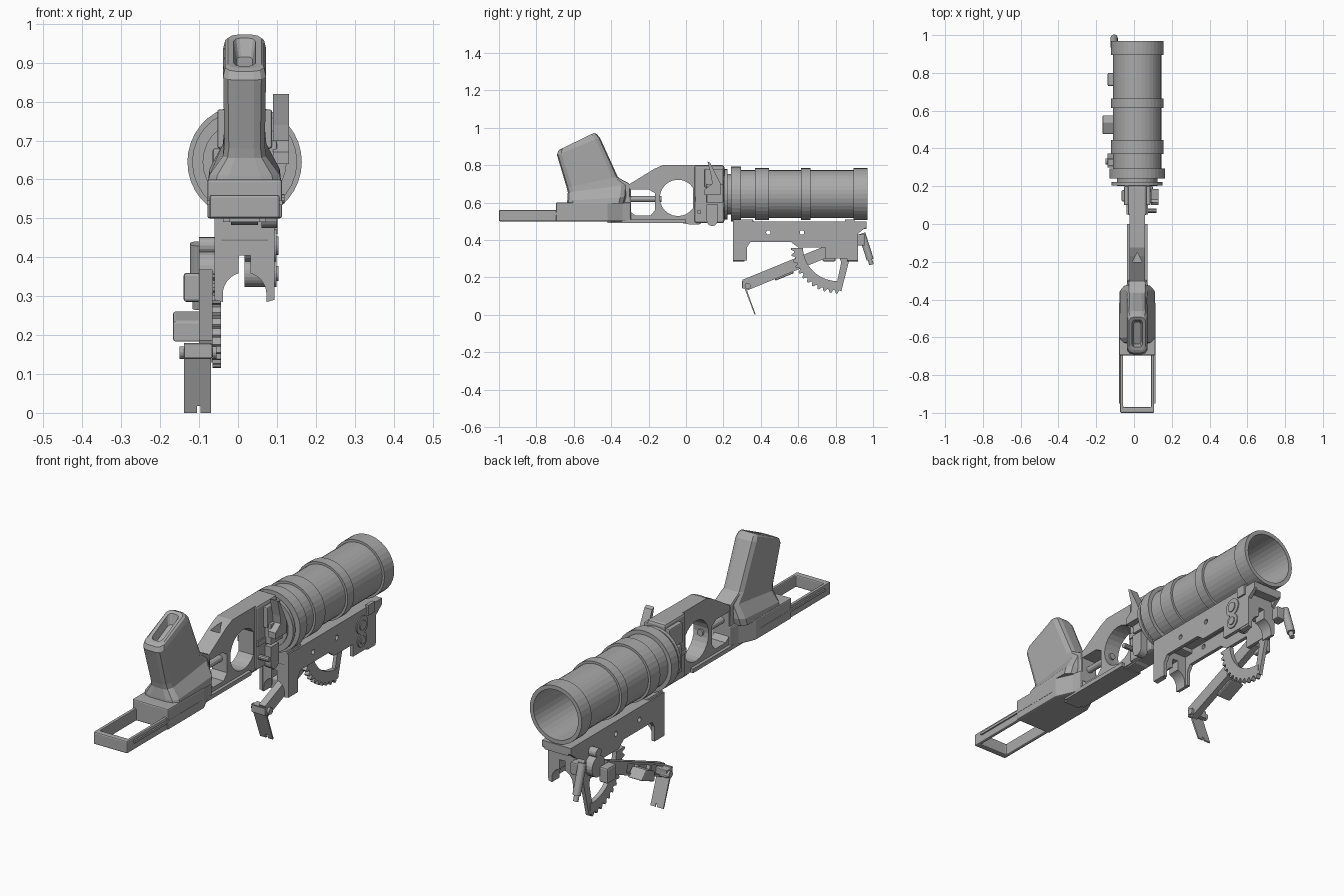
import bpy, bmesh, math
from mathutils import Vector

if "Cube" in bpy.data.objects:
    bpy.data.objects.remove(bpy.data.objects["Cube"])

CX = 0.017  # centre line of the body
STEEL = bpy.data.materials.new("grey_steel")
STEEL.use_nodes = True
STEEL.diffuse_color = (0.4, 0.4, 0.4, 1)
STEEL.node_tree.nodes["Principled BSDF"].inputs["Base Color"].default_value = (0.4, 0.4, 0.4, 1)


def finish(name, bm, bevel=0):
    bmesh.ops.recalc_face_normals(bm, faces=bm.faces)
    mesh = bpy.data.meshes.new(name)
    bm.to_mesh(mesh)
    bm.free()
    mesh.materials.append(STEEL)
    ob = bpy.data.objects.new(name, mesh)
    bpy.context.collection.objects.link(ob)
    if bevel:
        mod = ob.modifiers.new("bevel", "BEVEL")
        mod.width, mod.segments, mod.limit_method = bevel, 2, 'ANGLE'
    return ob


def prism(name, pts, lo, hi, axis='x', bevel=0):
    """Extrude a flat outline along one axis."""
    place = {'x': lambda a, b, t: (t, a, b),
             'y': lambda a, b, t: (a, t, b),
             'z': lambda a, b, t: (a, b, t)}[axis]
    bm = bmesh.new()
    ends = [[bm.verts.new(place(a, b, t)) for a, b in pts] for t in (lo, hi)]
    skin(bm, ends)
    return finish(name, bm, bevel)


def skin(bm, rings):
    """Bridge rings of vertices and close both ends."""
    n = len(rings[0])
    for p, q in zip(rings, rings[1:]):
        for i in range(n):
            j = (i + 1) % n
            bm.faces.new((p[i], p[j], q[j], q[i]))
    bm.faces.new(rings[0])
    bm.faces.new(rings[-1])


def box(name, x, y, z, bevel=0):
    return prism(name, [(y[0], z[0]), (y[1], z[0]), (y[1], z[1]), (y[0], z[1])], *x, bevel=bevel)


def rod(name, p, q, r, n=16):
    p, q = Vector(p), Vector(q)
    d = q - p
    bm = bmesh.new()
    bmesh.ops.create_cone(bm, cap_ends=True, segments=n, radius1=r, radius2=r, depth=d.length)
    bm.transform(d.to_track_quat('Z', 'Y').to_matrix().to_4x4())
    bmesh.ops.translate(bm, verts=bm.verts, vec=(p + q) / 2)
    return finish(name, bm)


def arc(cx, cy, r, a0, a1, n):
    return [(cx + r * math.cos(math.radians(a0 + (a1 - a0) * i / n)),
             cy + r * math.sin(math.radians(a0 + (a1 - a0) * i / n))) for i in range(n + 1)]


def cut(ob, cutter):
    mod = ob.modifiers.new("cut", "BOOLEAN")
    mod.operation, mod.solver, mod.object = 'DIFFERENCE', 'EXACT', cutter
    bpy.context.view_layer.objects.active = ob
    bpy.ops.object.modifier_apply(modifier=mod.name)
    bpy.data.objects.remove(cutter)


# Hollow barrel with raised rings, revolved about its long axis
T, R = 0.128, 0.139
profile = [(0, .24), (.147, .24), (.147, .295), (T, .295), (T, .37), (R, .37), (R, .445),
           (T, .445), (T, .615), (R, .615), (R, .665), (T, .665), (T, .895), (R, .895),
           (R, .97), (.12, .97), (.12, .3), (0, .3)]
bm = bmesh.new()
vs = [bm.verts.new((CX + r, y, .645)) for r, y in profile]
es = [bm.edges.new(pair) for pair in zip(vs, vs[1:])]
bmesh.ops.spin(bm, geom=vs + es, cent=(CX, 0, .645), axis=(0, 1, 0), angle=math.tau, steps=36)
bmesh.ops.remove_doubles(bm, verts=bm.verts, dist=1e-4)
finish("barrel", bm)
rod("breech_neck", (CX, .2, .645), (CX, .245, .645), .108, 28)
rod("breech_flange", (CX, .205, .645), (CX, .222, .645), .135, 28)

# Trigger frame with its two openings
frame = prism("trigger_frame", [(-.42, .49), (.06, .49), (.06, .8), (-.125, .8), (-.17, .78),
                                (-.3, .7), (-.42, .7)], CX - .04, CX + .04)
cut(frame, prism("slot_cutter", [(-.295, .55), (-.27, .53), (-.19, .53), (-.165, .56),
                                 (-.165, .65), (-.2, .67), (-.295, .67)], -1, 1))
cut(frame, prism("guard_cutter", arc(-.043, .625, .097, 35, 325, 20), -1, 1))
cut(frame, prism("top_notch_cutter", [(CX - .025, -.2), (CX + .025, -.2), (CX, -.15)], .71, 1, 'z'))
rod("trigger_bar", (CX, -.31, .62), (CX, -.13, .62), .016, 12)
box("receiver_block", (CX - .05, CX + .05), (.045, .205), (.49, .8), .012)
prism("receiver_foot", [(-.02, .49), (.02, .483), (.07, .483), (.1, .5), (-.02, .5)], CX - .035, CX + .035)
for s in (-1, 1):
    box("side_rail", sorted((CX + s * .045, CX + s * .056)), (.05, .2), (.607, .632))
    box("upper_side_cheek", sorted((CX + s * .045, CX + s * .07)), (.1, .2), (.68, .78), .005)

# Latches on the receiver
prism("safety_lever", [(.115, .82), (.13, .812), (.185, .7), (.185, .64), (.1, .64),
                       (.1, .67), (.14, .7), (.135, .74)], .09, .131)
box("lever_mount", (.06, .1), (.11, .2), (.6, .7), .004)
prism("latch_button", [(.11, .59), (.11, .51)] + arc(.14, .505, .03, 180, 360, 8) + [(.17, .59)], .06, .1)
rod("latch_pin", (.06, .07, .55), (.12, .07, .55), .012, 10)
box("left_catch", (-.065, -.03), (.12, .18), (.55, .68), .006)

# Stock block, open tray and side strips
w = .096
prism("stock_block", [(CX - w, -.695), (CX + w, -.695), (CX + w, -.42), (CX + .06, -.34),
                      (CX + .05, -.295), (CX - .05, -.295), (CX - .06, -.34), (CX - w, -.42)], .5, .6, 'z', .006)
cut_tray = box("stock_tray", (CX - .09, CX + .09), (-1, -.66), (.5, .56), .006)
cut(cut_tray, box("tray_cutter", (CX - .074, CX + .074), (-.97, -.69), (.4, .7)))
for s in (-1, 1):
    box("tray_strip", sorted((CX + s * .08, CX + s * .097)), (-.95, -.44), (.534, .546))
    box("bottom_rail", sorted((CX + s * .04, CX + s * .055)), (-.4, .0), (.49, .51))

# Pistol grip lofted through tilted rounded sections, ending in a recess
quarter = [(1, .45), (.95, .78), (.8, 1)]
loop = quarter + [(-u, v) for u, v in quarter[::-1]]
loop += [(-u, -v) for u, v in loop]
sections = [((-.635, .595), (-.33, .595), .094), ((-.635, .61), (-.32, .63), .09),
            ((-.632, .655), (-.315, .695), .056), ((-.638, .68), (-.365, .738), .052),
            ((-.69, .855), (-.46, .947), .055), ((-.682, .878), (-.478, .967), .05),
            ((-.668, .887), (-.493, .972), .043), ((-.652, .892), (-.507, .963), .028),
            ((-.635, .86), (-.52, .915), .02)]
bm = bmesh.new()
rings = []
for (ya, za), (yb, zb), hw in sections:
    rings.append([bm.verts.new((CX + v * hw, (ya + yb) / 2 + u * (yb - ya) / 2,
                                (za + zb) / 2 + u * (zb - za) / 2)) for u, v in loop])
skin(bm, rings)
finish("pistol_grip", bm)
prism("grip_web", [(-.42, .6), (-.42, .72), (-.365, .735), (-.3, .7), (-.295, .5), (-.42, .5)],
      CX - .045, CX + .045, bevel=.008)

# Mount channel: side plates, roof and two clamp yokes
side = [(.25, .5), (.25, .29), (.325, .29), (.325, .36), (.345, .39), (.56, .39), (.6, .36),
        (.745, .36), (.745, .3), (.92, .3), (.92, .435), (.965, .47), (.965, .5)]
for s in (-1, 1):
    plate = prism("mount_side_plate", side, *sorted((CX + s * .06, CX + s * .077)))
    for y in (.44, .62):
        cut(plate, rod("hole_cutter", (-1, y, .44), (1, y, .44), .012, 12))
box("mount_roof", (CX - .065, CX + .065), (.25, .965), (.46, .5))
box("front_lug", (CX - .07, CX + .07), (.25, .36), (.44, .51), .006)
box("side_lug", (CX + .07, CX + .085), (.85, .9), (.46, .51))
arch = arc(CX, .305, .056, 180, 106, 8) + [(CX - .015, .405), (CX + .015, .405)] + arc(CX, .305, .056, 74, 0, 8)
yoke = [(CX - .075, .49), (CX - .075, .29), (CX - .056, .285)] + arch + [(CX + .056, .285), (CX + .075, .29), (CX + .075, .49)]
for y in (.252, .86):
    prism("clamp_yoke", yoke, y, y + .06, 'y')

# Knobs on the mount
for z, r in ((.43, .043), (.358, .035)):
    rod("knob", (CX, .81, z), (.099, .81, z), r, 24)
    rod("knob_centre", (.09, .81, z), (.104, .81, z), r * .55, 20)
rod("sight_axle", (-.1, .81, .43), (0, .81, .43), .022)

# Toothed elevation quadrant
yc, zc = .81, .365
teeth = []
for i in range(48):
    a = math.radians(182 + 92 * i / 47)
    r = .25 if i % 4 < 2 else .234
    teeth.append((yc + r * math.cos(a), zc + r * math.sin(a)))
prism("quadrant_rim", teeth + arc(yc, zc, .185, 274, 182, 20), -.066, -.044)
prism("quadrant_spoke", [(.8, .14), (.83, .125), (.875, .3), (.86, .38), (.8, .36), (.83, .28)], -.064, -.046)
rod("quadrant_hub", (-.1, yc, zc), (-.044, yc, zc), .05, 20)

# Sight arm with a recessed outer face
arm_dir = Vector((.444, .182)).normalized()
side_dir = Vector((-arm_dir.y, arm_dir.x))
foot = Vector((.313, .158))


def along(a, b):
    return tuple(foot + arm_dir * a + side_dir * b)


arm = prism("sight_arm", [along(0, -.031), along(.48, -.031), along(.48, .031), along(0, .031)], -.1, -.066)
cut(arm, prism("arm_cutter", [along(.02, -.02), along(.3, -.02), along(.3, .02), along(.02, .02)], -.2, -.08))
for a in (.1, .2):
    prism("arm_rib", [along(a, -.025), along(a + .015, -.025), along(a + .015, .025), along(a, .025)], -.098, -.075)
prism("arm_slider", [along(.16, -.04), along(.27, -.04), along(.25, .01), along(.18, .01)], -.167, -.09, bevel=.006)
box("arm_catch", (-.14, -.095), (.73, .8), (.285, .36), .008)
rod("leaf_hinge", (-.15, .33, .155), (-.055, .33, .155), .016, 12)

# Folding sight leaf with a notch at its tip
leaf = prism("sight_leaf", [(.298, .18), (.308, .18), (.372, .003), (.367, 0)], -.139, -.07)
cut(leaf, box("notch_cutter", (-.105, -.096), (.2, .5), (-.1, .018)))
box("leaf_end_block", (-.139, -.066), (.3, .345), (.14, .178), .004)

# Sight tube at the muzzle end
rod("sight_tube", (-.105, .94, .435), (-.105, .985, .295), .019)
rod("sight_tube_tip", (-.105, .982, .3), (-.105, .992, .268), .012, 12)
box("sight_tube_bracket", (-.1, -.05), (.9, .955), (.37, .43), .005)
